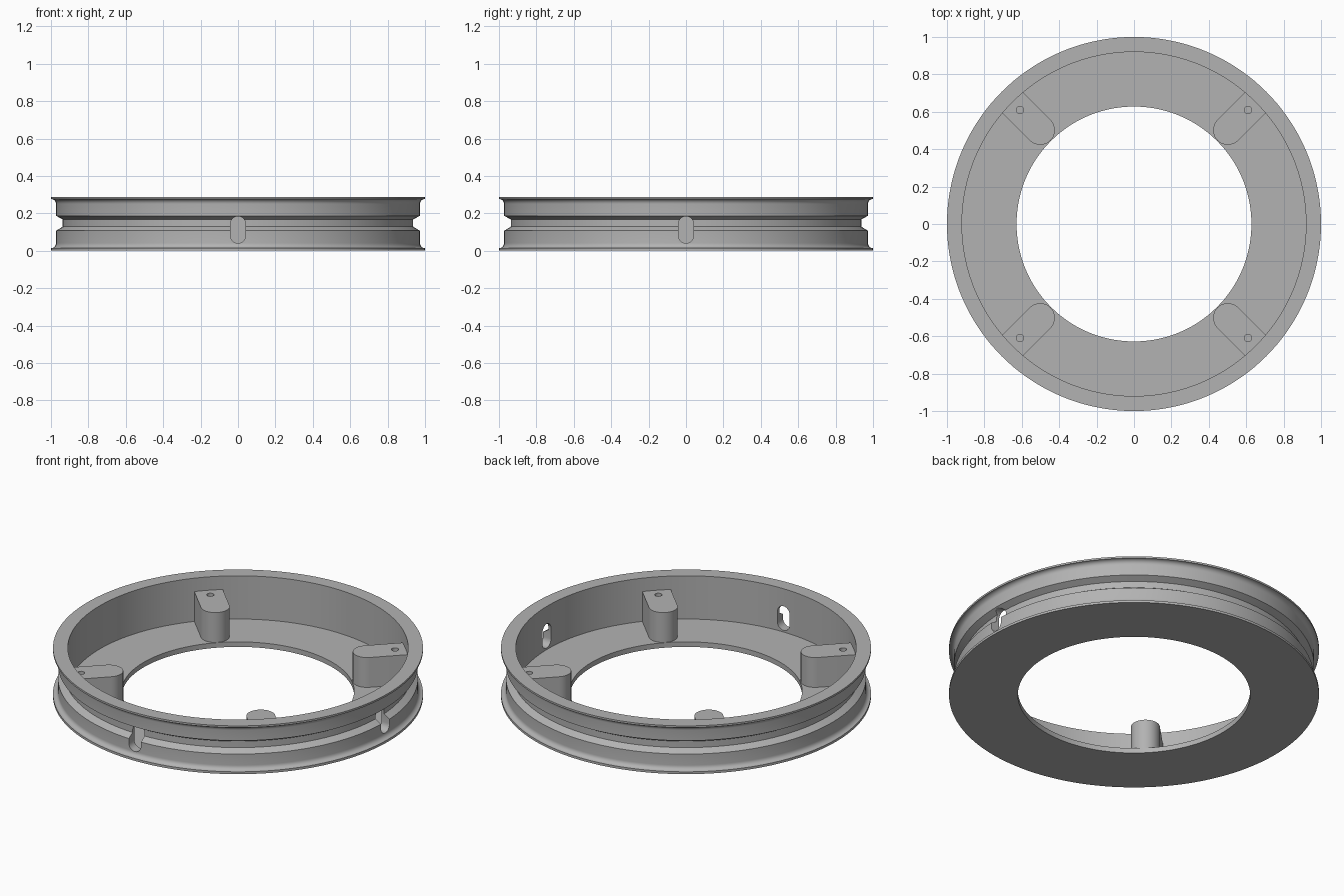
import bpy, bmesh, math
from mathutils import Matrix

if "Cube" in bpy.data.objects:
    bpy.data.objects.remove(bpy.data.objects["Cube"])

grey = bpy.data.materials.new("plain grey")
grey.diffuse_color = (0.45, 0.45, 0.45, 1)
grey.use_nodes = True
grey.node_tree.nodes["Principled BSDF"].inputs["Base Color"].default_value = grey.diffuse_color


def make(name, bm):
    bmesh.ops.recalc_face_normals(bm, faces=bm.faces)
    me = bpy.data.meshes.new(name)
    bm.to_mesh(me)
    bm.free()
    ob = bpy.data.objects.new(name, me)
    me.materials.append(grey)
    bpy.context.collection.objects.link(ob)
    return ob


def lathe(name, profile, steps):
    """Revolve a closed (radius, height) profile around z."""
    bm = bmesh.new()
    rings = []
    for i in range(steps):
        a = 2 * math.pi * i / steps
        rings.append([bm.verts.new((r * math.cos(a), r * math.sin(a), z)) for r, z in profile])
    n = len(profile)
    for i in range(steps):
        p, q = rings[i], rings[(i + 1) % steps]
        for j in range(n):
            k = (j + 1) % n
            bm.faces.new((p[j], q[j], q[k], p[k]))
    return make(name, bm)


def prism(name, outline, depth, matrix):
    """Extrude a flat outline along its local z, then place it."""
    bm = bmesh.new()
    face = bm.faces.new([bm.verts.new((x, y, 0)) for x, y in outline])
    new = bmesh.ops.extrude_face_region(bm, geom=[face])["geom"]
    bmesh.ops.translate(bm, vec=(0, 0, depth), verts=[v for v in new if isinstance(v, bmesh.types.BMVert)])
    bmesh.ops.transform(bm, matrix=matrix, verts=bm.verts)
    return make(name, bm)


def arc(cx, cy, r, start, end, steps):
    pts = []
    for i in range(steps + 1):
        a = math.radians(start + (end - start) * i / steps)
        pts.append((cx + r * math.cos(a), cy + r * math.sin(a)))
    return pts


def cut(ob, cutter):
    cutter.hide_render = True
    cutter.hide_set(True)
    mod = ob.modifiers.new("cut", "BOOLEAN")
    mod.operation = "DIFFERENCE"
    mod.solver = "EXACT"
    mod.object = cutter


def finish(ob):
    """Apply the cuts, remove the cutters and shade smooth."""
    bpy.ops.object.select_all(action="DESELECT")
    ob.select_set(True)
    bpy.context.view_layer.objects.active = ob
    for mod in list(ob.modifiers):
        cutter = mod.object
        bpy.ops.object.modifier_apply(modifier=mod.name)
        bpy.data.objects.remove(cutter)
    bpy.ops.object.shade_smooth_by_angle(angle=math.radians(25))


# Ring: floor, wall, two filleted flanges and a groove round the outside
TOP, FLOOR, WALL, HOLE = 0.288, 0.03, 0.92, 0.628
profile = [(HOLE, 0), (1, 0), (1, 0.014)]
profile += arc(1, 0.041, 0.027, 270, 180, 6)[1:]
profile += [(0.973, 0.107), (0.937, 0.129), (0.937, 0.167), (0.973, 0.187)]
profile += arc(1, 0.250, 0.027, 180, 90, 6)
profile += [(1, TOP), (WALL, TOP), (WALL, FLOOR), (HOLE, FLOOR)]
ring = lathe("ring_body", profile, 144)

# Two upright slots through the wall, at the front and the right
slot = arc(0, 0.144, 0.04, 0, 180, 12) + arc(0, 0.08, 0.04, 180, 360, 12)
upright = Matrix.Rotation(math.radians(90), 4, "X")
for turn in (0, 90):
    place = Matrix.Rotation(math.radians(turn), 4, "Z") @ Matrix.Translation((0, -0.8, 0)) @ upright
    cut(ring, prism("slot_cutter", slot, 0.3, place))
finish(ring)

# Four round-nosed posts against the wall, each with a blind screw hole
POST_TOP, HALF = 0.208, 0.078
outline = [(0.926, -HALF), (0.926, HALF)] + arc(0.709, 0, HALF, 90, 270, 20)
for i in range(4):
    spin = Matrix.Rotation(math.radians(45 + 90 * i), 4, "Z")
    post = prism(f"screw_post_{i + 1}", outline, POST_TOP - 0.02, spin @ Matrix.Translation((0, 0, 0.02)))
    bore = arc(0.862, 0, 0.02, 0, 345, 23)
    cut(post, prism("bore_cutter", bore, 0.2, spin @ Matrix.Translation((0, 0, 0.07))))
    finish(post)
